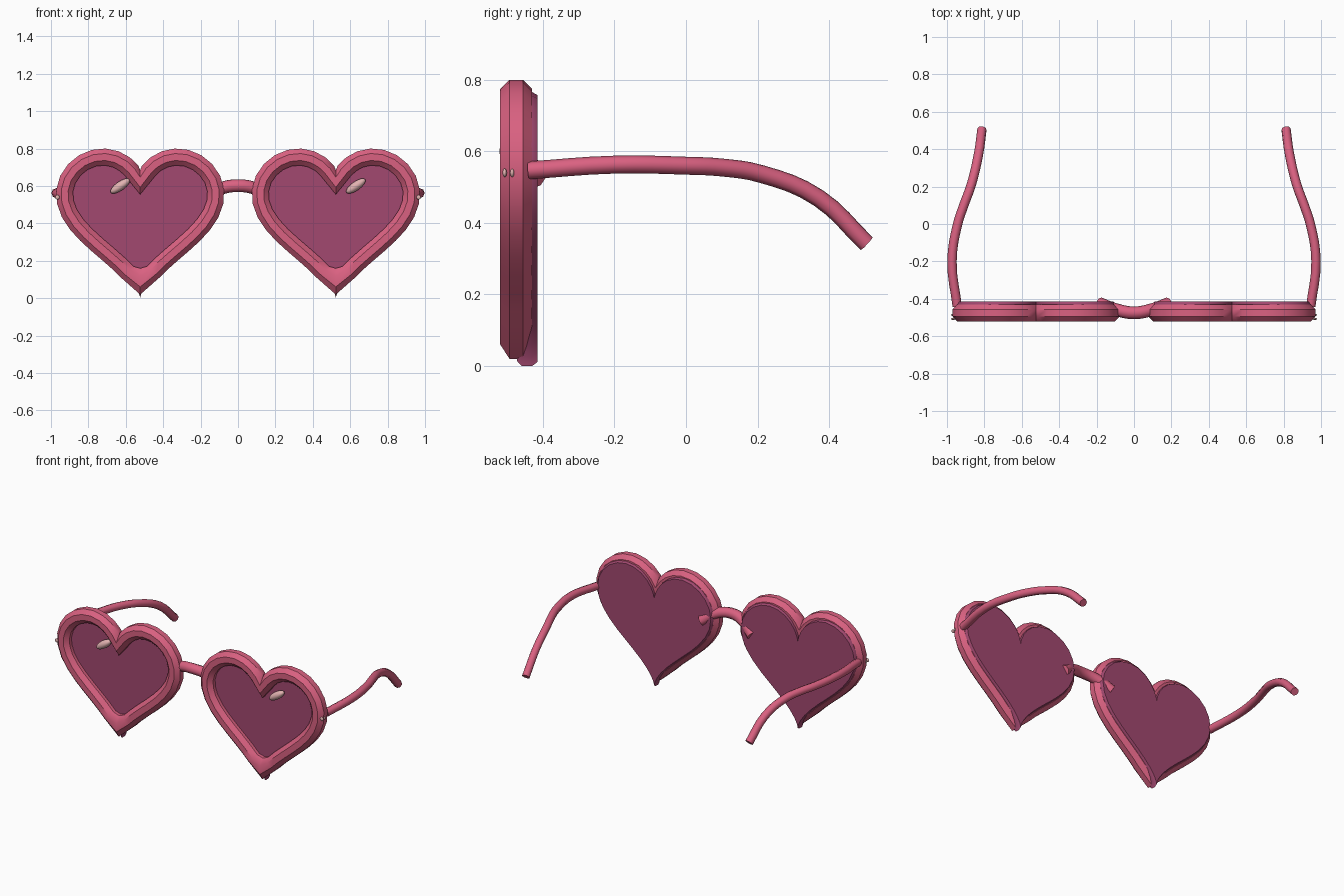
import bpy, bmesh
from math import sin, cos, pi, radians
from mathutils import Vector

cube = bpy.data.objects.get("Cube")
if cube:
    bpy.data.objects.remove(cube, do_unlink=True)


def material(name, rgb):
    m = bpy.data.materials.new(name)
    m.use_nodes = True
    m.diffuse_color = (*rgb, 1)
    m.node_tree.nodes["Principled BSDF"].inputs["Base Color"].default_value = (*rgb, 1)
    return m


PINK = material("rose pink", (0.70, 0.12, 0.22))
PLUM = material("plum lens", (0.36, 0.065, 0.16))
PALE = material("pale highlight", (0.76, 0.45, 0.44))

LENS_X = 0.523


def select_only(obj):
    bpy.ops.object.select_all(action='DESELECT')
    obj.select_set(True)
    bpy.context.view_layer.objects.active = obj


def smooth(obj, angle=42):
    select_only(obj)
    bpy.ops.object.shade_smooth_by_angle(angle=radians(angle))


def loft(name, rings, mat, closed):
    """Skin rings of points; join last to first if closed, otherwise cap the ends."""
    bm = bmesh.new()
    loops = [[bm.verts.new(p) for p in ring] for ring in rings]
    pairs = list(zip(loops, loops[1:]))
    if closed:
        pairs.append((loops[-1], loops[0]))
    for a, b in pairs:
        n = len(a)
        for i in range(n):
            j = (i + 1) % n
            bm.faces.new((a[i], a[j], b[j], b[i]))
    if not closed:
        bm.faces.new(loops[0])
        bm.faces.new(loops[-1])
    bmesh.ops.recalc_face_normals(bm, faces=bm.faces)
    mesh = bpy.data.meshes.new(name)
    bm.to_mesh(mesh)
    bm.free()
    obj = bpy.data.objects.new(name, mesh)
    bpy.context.collection.objects.link(obj)
    mesh.materials.append(mat)
    smooth(obj)
    return obj


def heart(t):
    return Vector((16 * sin(t) ** 3,
                   13 * cos(t) - 5 * cos(2 * t) - 2 * cos(3 * t) - cos(4 * t)))


def frame_stations():
    """Centre, outward direction and half width along the rim, with mitred cusps."""
    half = []
    count = 17
    for i in range(count):
        t = 0.5 + (2.55 - 0.5) * i / (count - 1)
        d = (heart(t + 0.001) - heart(t - 0.001)).normalized()
        half.append((heart(t) * 0.0253 + Vector((0, 0.454)), Vector((-d.y, d.x)), 0.045))
    notch = (Vector((0, 0.62)), Vector((0, 1)), 0.065)
    tip = (Vector((0, 0.09)), Vector((0, -1)), 0.07)
    other = [(Vector((-p.x, p.y)), Vector((-n.x, n.y)), r) for p, n, r in reversed(half)]
    return [notch] + half + [tip] + other


def rim(name, cx):
    rings = []
    for p, n, half_width in frame_stations():
        ring = []
        for k in range(8):
            a = (k + 0.5) * pi / 4
            q = p + n * (half_width * cos(a) / cos(pi / 8))
            ring.append((cx + q.x, -0.475 + 0.045 * sin(a) / cos(pi / 8), q.y))
        rings.append(ring)
    return loft(name, rings, PINK, True)


def lens(name, cx):
    outline = [heart(2 * pi * i / 48) * 0.02647 for i in range(48)]
    layers = ((-0.472, 0.97), (-0.46, 1), (-0.43, 1), (-0.415, 0.975))
    rings = [[(cx + p.x * s, y, 0.45 + p.y * s) for p in outline] for y, s in layers]
    return loft(name, rings, PLUM, False)


def tube(name, points, radius):
    """Round bar through the points."""
    curve = bpy.data.curves.new(name, 'CURVE')
    curve.dimensions = '3D'
    curve.bevel_depth = radius
    curve.bevel_resolution = 2
    curve.resolution_u = 4
    curve.use_fill_caps = True
    spline = curve.splines.new('BEZIER')
    spline.bezier_points.add(len(points) - 1)
    for bp, co in zip(spline.bezier_points, points):
        bp.co = co
        bp.handle_left_type = bp.handle_right_type = 'AUTO'
    obj = bpy.data.objects.new(name, curve)
    bpy.context.collection.objects.link(obj)
    curve.materials.append(PINK)
    select_only(obj)
    bpy.ops.object.convert(target='MESH')
    smooth(bpy.context.object, 50)


def glint(name, location, size, tilt=0):
    bpy.ops.mesh.primitive_uv_sphere_add(segments=16, ring_count=8, location=location,
                                         rotation=(0, -radians(tilt), 0))
    obj = bpy.context.object
    obj.name = name
    obj.scale = size
    obj.data.materials.append(PALE)
    smooth(obj, 60)


# Side arm path for the left side, hinge to ear tip
ARM = [(0.945, -0.44, 0.547), (0.973, -0.2, 0.563), (0.943, 0.0, 0.56),
       (0.91, 0.1, 0.555), (0.87, 0.21, 0.537), (0.832, 0.37, 0.47),
       (0.813, 0.505, 0.342)]

for side, sx in (("left", 1), ("right", -1)):
    rim(side + "_rim", sx * LENS_X)
    lens(side + "_lens", sx * LENS_X)
    tube(side + "_arm", [(sx * x, y, z) for x, y, z in ARM], 0.025)
    # Shine on the lens and two dots on the outer rim
    glint(side + "_lens_glint", (sx * 0.63, -0.495, 0.6), (0.062, 0.027, 0.024), 35)
    for i, y in enumerate((-0.507, -0.486)):
        glint(f"{side}_rim_dot_{i + 1}", (sx * 0.966, y, 0.54), (0.012, 0.006, 0.012))

# Nose bridge, its ends passing through the lenses
tube("bridge", [(-0.185, -0.425, 0.525), (-0.1, -0.457, 0.583), (0, -0.475, 0.602),
                (0.1, -0.457, 0.583), (0.185, -0.425, 0.525)], 0.034)
